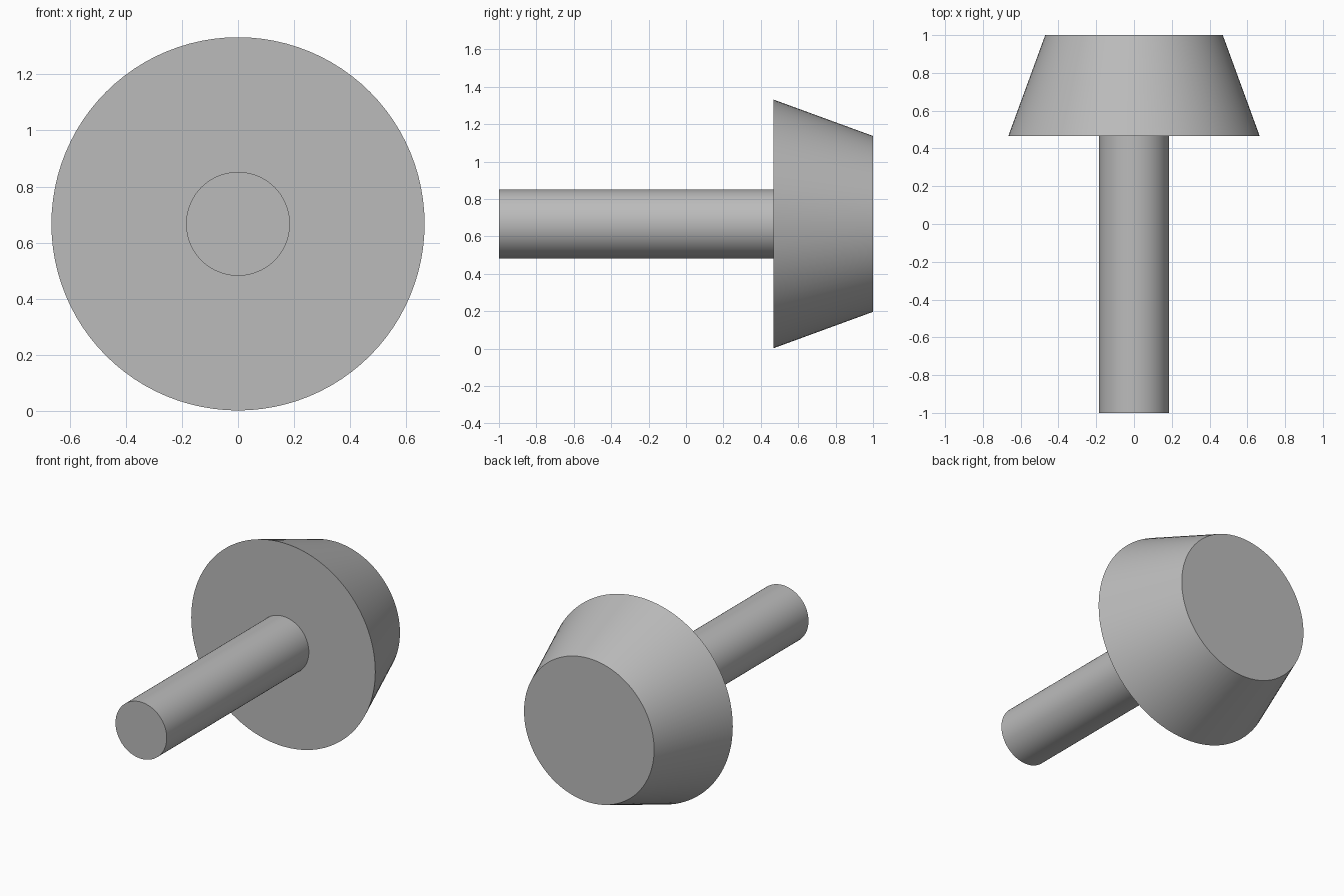
import bpy
import math

cube = bpy.data.objects.get("Cube")
if cube:
    bpy.data.objects.remove(cube, do_unlink=True)

AXIS_HEIGHT = 0.667

# One plain grey for the whole model
grey = bpy.data.materials.new("plain grey")
grey.use_nodes = True
colour = (0.5, 0.5, 0.5, 1)
grey.diffuse_color = colour
grey.node_tree.nodes["Principled BSDF"].inputs["Base Color"].default_value = colour


def turned_part(name, front_radius, back_radius, front, back):
    """A round part lying along y, from front to back."""
    bpy.ops.mesh.primitive_cone_add(
        vertices=96, radius1=front_radius, radius2=back_radius,
        depth=back - front, location=(0, (front + back) / 2, AXIS_HEIGHT),
        rotation=(-math.pi / 2, 0, 0))
    part = bpy.context.object
    part.name = name
    part.data.materials.append(grey)
    bpy.ops.object.shade_smooth_by_angle(angle=math.radians(30))
    return part


# Straight shaft, ending flush against the tapered head
turned_part("shaft", 0.185, 0.185, -1, 0.467)
turned_part("tapered_head", 0.665, 0.47, 0.467, 1)
